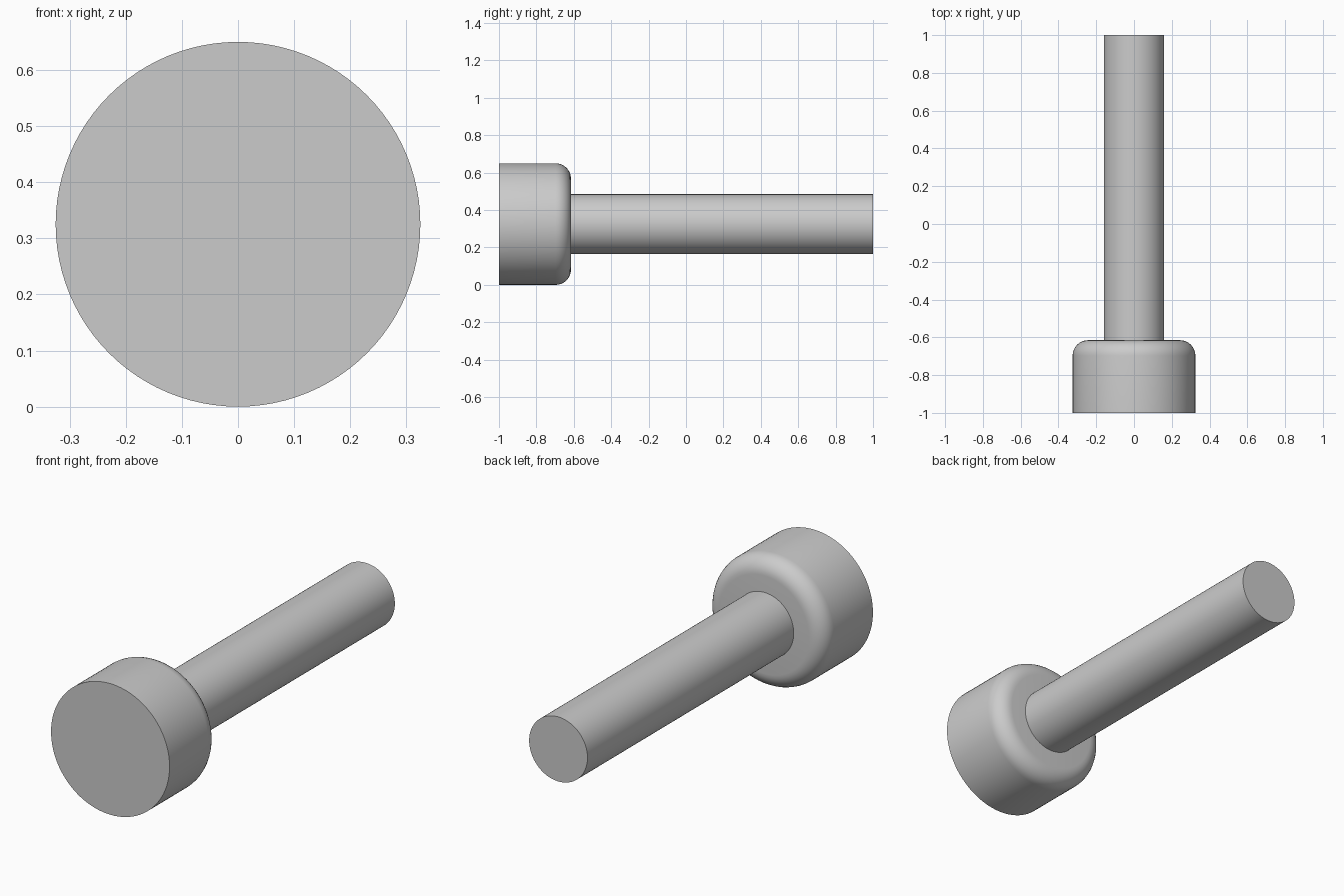
import bpy, bmesh, math

if "Cube" in bpy.data.objects:
    bpy.data.objects.remove(bpy.data.objects["Cube"], do_unlink=True)

SIDES = 96
AXIS_Z = 0.325

steel = bpy.data.materials.new("plain_grey")
steel.use_nodes = True
grey = (0.6, 0.6, 0.6, 1)
steel.diffuse_color = grey
steel.node_tree.nodes["Principled BSDF"].inputs["Base Color"].default_value = grey


def lathe(name, profile):
    """Closed solid turned about the y axis from (radius, y) points."""
    bm = bmesh.new()
    rings = []
    for r, y in profile:
        angles = [2 * math.pi * i / SIDES for i in range(SIDES)]
        rings.append([bm.verts.new((r * math.cos(a), y, AXIS_Z + r * math.sin(a))) for a in angles])
    for a, b in zip(rings, rings[1:]):
        for i in range(SIDES):
            j = (i + 1) % SIDES
            bm.faces.new((a[i], a[j], b[j], b[i]))
    bm.faces.new(rings[0])
    bm.faces.new(rings[-1])
    bmesh.ops.recalc_face_normals(bm, faces=bm.faces)
    mesh = bpy.data.meshes.new(name)
    bm.to_mesh(mesh)
    bm.free()
    mesh.materials.append(steel)
    obj = bpy.data.objects.new(name, mesh)
    bpy.context.collection.objects.link(obj)
    bpy.ops.object.select_all(action='DESELECT')
    obj.select_set(True)
    bpy.context.view_layer.objects.active = obj
    bpy.ops.object.shade_smooth_by_angle(angle=math.radians(35))
    return obj


# Round head, with a rounded shoulder where it meets the shaft
radius, back, fillet, steps = 0.325, -0.615, 0.082, 8
shoulder = []
for k in range(steps + 1):
    t = math.pi / 2 * k / steps
    shoulder.append((radius - fillet + fillet * math.cos(t), back - fillet + fillet * math.sin(t)))
lathe("head", [(radius, -1)] + shoulder)

# Straight shaft, seated slightly inside the head
lathe("shaft", [(0.16, back - 0.05), (0.16, 1)])
